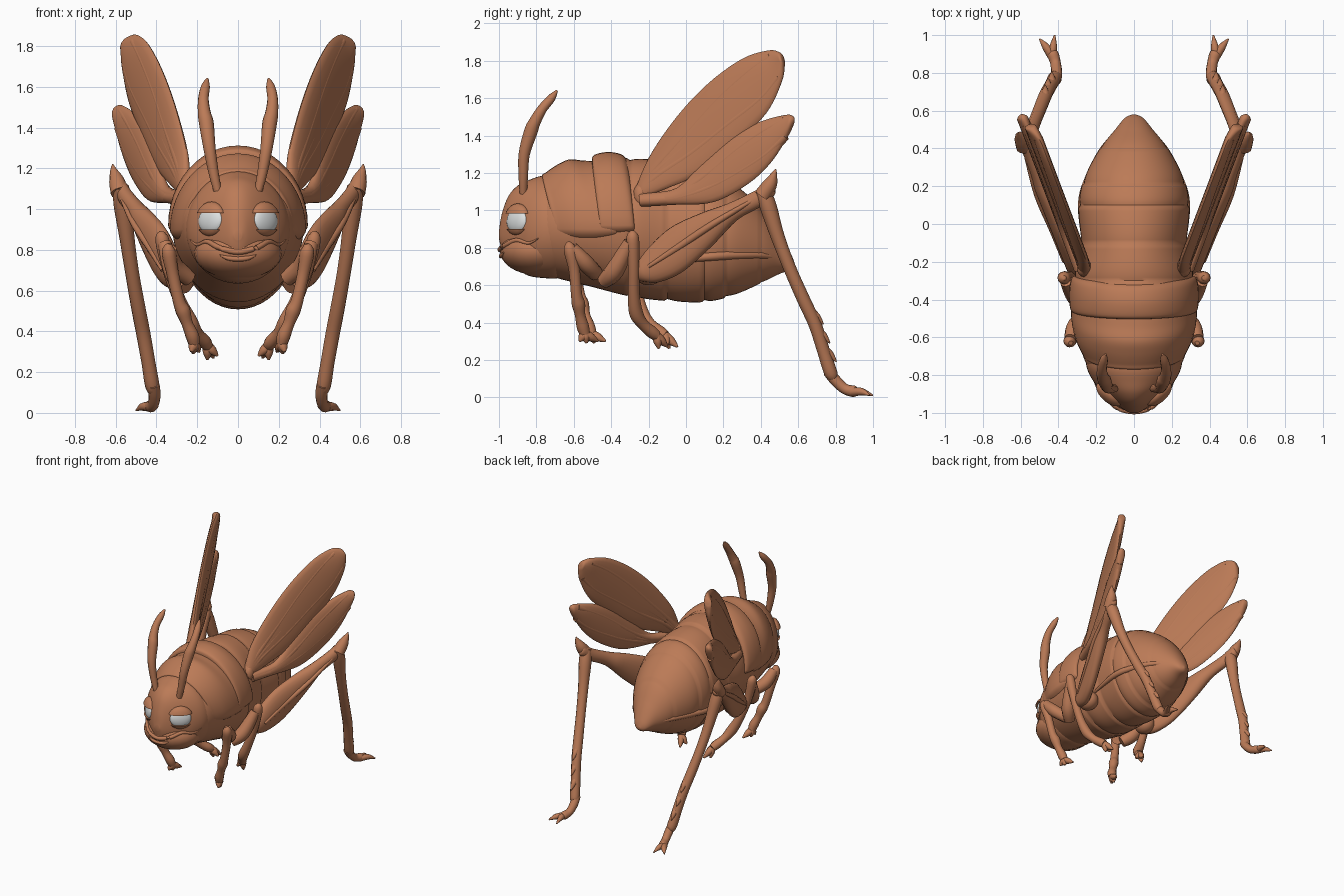
import bpy, bmesh, math
from mathutils import Vector as V, Matrix
from mathutils.bvhtree import BVHTree

if "Cube" in bpy.data.objects:
    bpy.data.objects.remove(bpy.data.objects["Cube"])


def material(name, rgb):
    m = bpy.data.materials.new(name)
    m.diffuse_color = (*rgb, 1)
    m.use_nodes = True
    m.node_tree.nodes["Principled BSDF"].inputs["Base Color"].default_value = m.diffuse_color
    return m


BROWN = material("warm brown", (0.50, 0.197, 0.095))
WHITE = material("eye white", (0.72, 0.74, 0.74))


def finish(name, bm, mat=BROWN):
    bmesh.ops.recalc_face_normals(bm, faces=bm.faces)
    me = bpy.data.meshes.new(name)
    bm.to_mesh(me)
    ob = bpy.data.objects.new(name, me)
    me.materials.append(mat)
    bpy.context.collection.objects.link(ob)
    return ob


def smooth_rows(rows, k=5):
    """Catmull-Rom interpolation of equal-length tuples."""
    out = []
    for i in range(len(rows) - 1):
        a, b, c, d = (rows[max(0, min(len(rows) - 1, i + j))] for j in (-1, 0, 1, 2))
        for s in range(k):
            t = s / k
            out.append([0.5 * (2 * q + (r - p) * t + (2 * p - 5 * q + 4 * r - w) * t * t
                               + (3 * q - p - 3 * r + w) * t ** 3)
                        for p, q, r, w in zip(a, b, c, d)])
    return out + [list(rows[-1])]


def loft(name, rings, side=1):
    bm = bmesh.new()
    vs = [[bm.verts.new((p[0] * side, p[1], p[2])) for p in r] for r in rings]
    n = len(vs[0])
    for a, b in zip(vs, vs[1:]):
        for i in range(n):
            bm.faces.new((a[i], a[(i + 1) % n], b[(i + 1) % n], b[i]))
    bm.faces.new(vs[0])
    bm.faces.new(vs[-1])
    return finish(name, bm)


def trunk(name, rows, k=6, seg=48, scale=lambda y: 1, lean=0):
    """Rows: y, centre z, height above, height below, half width."""
    rings = []
    for y, z, up, down, w in smooth_rows(rows, k):
        f = scale(y)
        ring = []
        for i in range(seg):
            a = 2 * math.pi * i / seg
            h = (up if math.sin(a) > 0 else down) * f * math.sin(a)
            ring.append((w * f * math.cos(a), y - lean * h, z + h))
        rings.append(ring)
    return loft(name, rings)


def tube(name, path, side=1, seg=12, k=5):
    """Path rows: x, y, z, radius."""
    rows = smooth_rows(path, k)
    pts = [V(r[:3]) for r in rows]
    rings = []
    for i, p in enumerate(pts):
        t = (pts[min(i + 1, len(pts) - 1)] - pts[max(i - 1, 0)]).normalized()
        ref = V((1, 0, 0)) if abs(t.x) < 0.85 else V((0, 0, 1))
        v = t.cross(ref).normalized()
        u = v.cross(t)
        r = max(rows[i][3], 0.002)
        rings.append([p + r * (u * math.cos(a) + v * math.sin(a))
                      for a in (2 * math.pi * j / seg for j in range(seg))])
    return loft(name, rings, side)


def blade(name, rows, x0, slope, thick, side, seg=20, tilt=0):
    """Rows: upper edge y, z and lower edge y, z; tilt moves the edges sideways."""
    n = V((1, -slope, 0)).normalized()
    rings = []
    for yu, zu, yl, zl in smooth_rows(rows):
        d = tilt * min(1, (V((yu, zu)) - V((yl, zl))).length / .2)
        up, lo = V((x0 + slope * yu - d, yu, zu)), V((x0 + slope * yl + d / 3, yl, zl))
        c, u = (up + lo) / 2, (up - lo) / 2
        t = min(thick, u.length * 0.8)
        rings.append([c + u * math.cos(a) + n * t * math.sin(a)
                      for a in (2 * math.pi * i / seg for i in range(seg))])
    return loft(name, rings, side)


def ball(name, loc, size, rot=None, mat=BROWN, keep=None):
    """Ellipsoid, optionally cut by a (height, sign) horizontal plane."""
    bm = bmesh.new()
    bmesh.ops.create_uvsphere(bm, u_segments=24, v_segments=16, radius=1)
    m = Matrix.Translation(loc) @ (rot or Matrix()) @ Matrix.Diagonal((*size, 1))
    bmesh.ops.transform(bm, matrix=m, verts=bm.verts)
    if keep:
        cut = bmesh.ops.bisect_plane(bm, geom=bm.verts[:] + bm.edges[:] + bm.faces[:],
                                     plane_co=(0, 0, keep[0]), plane_no=(0, 0, -keep[1]),
                                     clear_outer=True)
        bmesh.ops.contextual_create(bm, geom=[e for e in cut["geom_cut"]
                                              if isinstance(e, bmesh.types.BMEdge)])
    return finish(name, bm, mat)


# Abdomen with overlapping rings
GROOVES = [-0.9, -0.3, -0.1, 0.1, 0.21, 0.39, 0.62]


def ringed(y):
    for a, b in zip(GROOVES, GROOVES[1:]):
        if a <= y < b:
            return 1 - 0.03 * (1 - (y - a) / (b - a)) ** 5
    return 1


trunk("abdomen", [(-0.8, .9, .22, .22, .22), (-0.7, .92, .28, .28, .27), (-0.5, .92, .34, .33, .31),
                  (-0.3, .91, .37, .37, .32), (-0.1, .89, .37, .375, .285), (0.1, .87, .35, .36, .294),
                  (0.25, .85, .295, .305, .26), (0.4, .81, .205, .20, .18), (0.5, .76, .115, .10, .10),
                  (0.56, .72, .05, .04, .05), (0.58, .71, .01, .01, .01)], k=12, scale=ringed)

# Thorax shell plates
trunk("front_collar", [(-0.69, .9, .20, .04, .20), (-0.70, .9, .28, .07, .258), (-0.67, .9, .305, .09, .28),
                       (-0.60, .9, .345, .11, .312), (-0.53, .9, .372, .115, .328), (-0.46, .9, .366, .11, .334),
                       (-0.38, .9, .36, .09, .33), (-0.35, .9, .33, .05, .30)], lean=.25)
trunk("rear_collar", [(-0.47, .92, .34, .06, .30), (-0.455, .92, .375, .09, .335), (-0.38, .92, .392, .10, .343),
                      (-0.31, .92, .38, .09, .338), (-0.28, .92, .35, .08, .325), (-0.275, .92, .32, .05, .30)],
      lean=.1)

# Head and muzzle
head = trunk("head", [(-1.0, .87, .02, .02, .02), (-0.985, .87, .11, .08, .05), (-0.95, .875, .20, .14, .098),
                      (-0.9, .885, .247, .20, .155), (-0.84, .89, .272, .24, .21), (-0.76, .9, .285, .262, .25),
                      (-0.68, .9, .26, .26, .25), (-0.62, .9, .2, .2, .2)])
muzzle = ball("muzzle", (0, -.80, .785), (.215, .195, .13))
hb = bmesh.new()
hb.from_mesh(head.data)
hb.from_mesh(muzzle.data)
tree = BVHTree.FromBMesh(hb)


def on_head(x, z):
    p, n, _, _ = tree.ray_cast(V((x, -2, z)), V((0, 1, 0)))
    return (p, n) if p else (V((x, -0.76, z)), V((0, -1, 0)))


# Mouth: wide upper lip and smaller lower lip
for nm, pts, r in (("upper_lip", [(-.235, .85), (-.2, .825), (-.15, .84), (-.09, .81), (0, .79),
                                  (.09, .81), (.15, .84), (.2, .825), (.235, .85)], .014),
                   ("lower_lip", [(-.09, .775), (-.05, .76), (0, .755), (.05, .76), (.09, .775)], .012)):
    tube(nm, [(*on_head(x, z)[0], r * (1 - (x / pts[-1][0]) ** 4 * .8)) for x, z in pts], seg=10)

# Eyes with heavy lids
for s in (1, -1):
    p, n = on_head(0.14 * s, 0.945)
    rot = n.to_track_quat('Z', 'Y').to_matrix().to_4x4()
    c = p - n * 0.01
    ball("eyeball", c, (.078, .066, .03), rot, WHITE)
    ball("upper_lid", c + V((0, 0, .008)), (.09, .085, .045), rot, keep=(0.982, 1))
    ball("lower_lid", c, (.088, .078, .042), rot, keep=(0.9, -1))

UPPER_WING = [(-.28, 1.08, -.26, 1.05), (-.2, 1.28, -.12, 1.11), (-.05, 1.5, .08, 1.2), (.12, 1.68, .27, 1.36),
              (.3, 1.81, .43, 1.52), (.44, 1.855, .51, 1.68), (.5, 1.845, .525, 1.77), (.518, 1.82, .522, 1.8)]
LOWER_WING = [(-.25, 1.08, -.23, 1.03), (-.05, 1.12, -.05, 1.03), (.1, 1.27, .15, 1.045), (.25, 1.40, .33, 1.14),
              (.4, 1.475, .45, 1.25), (.53, 1.51, .53, 1.37), (.57, 1.505, .57, 1.45), (.58, 1.49, .58, 1.48)]
THIGH = [(-.27, .70, -.24, .62), (-.2, .80, -.15, .615), (-.08, .91, -.02, .67), (.08, .985, .13, .80),
         (.22, 1.035, .27, .945), (.36, 1.10, .40, 1.02), (.44, 1.15, .47, 1.08), (.46, 1.14, .47, 1.11)]

for s in (1, -1):
    # Antennae
    tube("antenna", [(.10, -.87, 1.09, .02), (.12, -.87, 1.18, .025), (.14, -.865, 1.3, .03),
                     (.155, -.83, 1.42, .036), (.165, -.81, 1.47, .032), (.17, -.77, 1.54, .026),
                     (.16, -.72, 1.60, .022), (.15, -.69, 1.64, .006)], s)

    # Wings with raised veins
    for nm, rows, x0, tilt in (("upper_wing", UPPER_WING, .357, .03), ("lower_wing", LOWER_WING, .38, .015)):
        blade(nm, rows, x0, .38, .03, s, tilt=tilt)
        for f0, f1 in ((.5, .5), (.45, .2), (.55, .8)):
            vein = []
            for i, (yu, zu, yl, zl) in enumerate(rows[:-2]):
                f = f0 + (f1 - f0) * i / 5
                y, z = yl + (yu - yl) * f, zl + (zu - zl) * f
                vein.append((x0 + .38 * y + tilt * (1 / 3 - f * 4 / 3), y, z, .033 - .0015 * i))
            tube(nm + "_vein", vein, s, 12, 4)

    # Wing root and flank fold
    ball("wing_root", (.265 * s, -.24, 1.08), (.035, .04, .06))
    tube("flank_fold", [(.26, -.15, .72, .008), (.275, .1, .75, .022), (.235, .25, .76, .022),
                        (.16, .4, .76, .018), (.08, .5, .74, .006)], s)

    # Hind leg: thigh, knee, shin, spines, foot
    ball("hind_hip", (.27 * s, -.2, .67), (.07, .08, .07))
    blade("hind_thigh", THIGH, .40, .40, .05, s)
    tube("thigh_ridge", [(.37, -.2, .70, .01), (.43, -.03, .81, .02), (.51, .15, .93, .018),
                         (.57, .35, 1.05, .01)], s)
    tube("knee_spike", [(.58, .41, 1.08, .045), (.595, .45, 1.14, .038), (.61, .47, 1.19, .018),
                        (.615, .48, 1.22, .003)], s)
    tube("hind_shin", [(.575, .41, 1.11, .04), (.565, .44, 1.02, .045), (.545, .49, .86, .037),
                       (.52, .555, .69, .034), (.49, .63, .52, .035), (.465, .69, .39, .035),
                       (.44, .735, .25, .034), (.42, .775, .13, .035), (.41, .80, .10, .02)], s)
    for x, y, z in ((.47, .68, .40), (.455, .715, .30), (.435, .75, .20)):
        tube("shin_spine", [(x, y - .02, z + .07, .02), (x, y + .02, z + .03, .02),
                            (x, y + .055, z - .01, .003)], s, 8, 3)
    tube("hind_foot", [(.415, .76, .14, .03), (.41, .80, .09, .03), (.415, .85, .045, .028),
                       (.43, .90, .032, .03), (.44, .92, .03, .015)], s)
    for tip in ((.42, 1.0, .01), (.50, .98, .012)):
        tube("hind_claw", [(.435, .89, .03, .024), ((.435 + tip[0]) / 2, .94, .03, .02), (*tip, .004)], s, 8)

    # Front and middle legs, posed a little further forward on one side
    legs = (("front", [(.24, -.48, .66, .04), (.31, -.54, .72, .045), (.335, -.61, .80, .034)],
             [(.335, -.63, .83, .012), (.34, -.62, .79, .034), (.32, -.595, .68, .03), (.29, -.57, .55, .03),
              (.27, -.555, .50, .036), (.25, -.54, .44, .028), (.225, -.52, .38, .033), (.215, -.505, .34, .028)],
             ((.19, -.43, .30), (.22, -.49, .29), (.23, -.53, .30)), .04),
            ("middle", [(.25, -.44, .62, .04), (.31, -.38, .68, .05), (.36, -.30, .83, .034)],
             [(.37, -.285, .89, .012), (.372, -.285, .85, .034), (.34, -.28, .70, .03), (.285, -.26, .55, .031),
              (.235, -.235, .45, .037), (.20, -.19, .39, .03), (.165, -.14, .35, .033), (.15, -.11, .33, .028)],
             ((.12, -.045, .27), (.15, -.09, .26), (.10, -.10, .28)), .05))
    for nm, thigh, shin, toes, swing in legs:
        def pose(p):
            d = swing * max(0, .7 - p[2]) / .4 if s > 0 else 0
            return (p[0], p[1] - d, *p[2:])
        shin, toes = [pose(p) for p in shin], [pose(p) for p in toes]
        tube(nm + "_thigh", thigh, s)
        tube(nm + "_shin", shin, s)
        end = shin[-1][:3]
        for toe in toes:
            mid = [(a + b) / 2 for a, b in zip(end, toe)]
            tube(nm + "_toe", [(*end, .024), (*mid, .022), (*toe, .006)], s, 8)

bpy.ops.object.select_all(action='SELECT')
bpy.context.view_layer.objects.active = head
bpy.ops.object.shade_smooth_by_angle(angle=math.radians(45))
